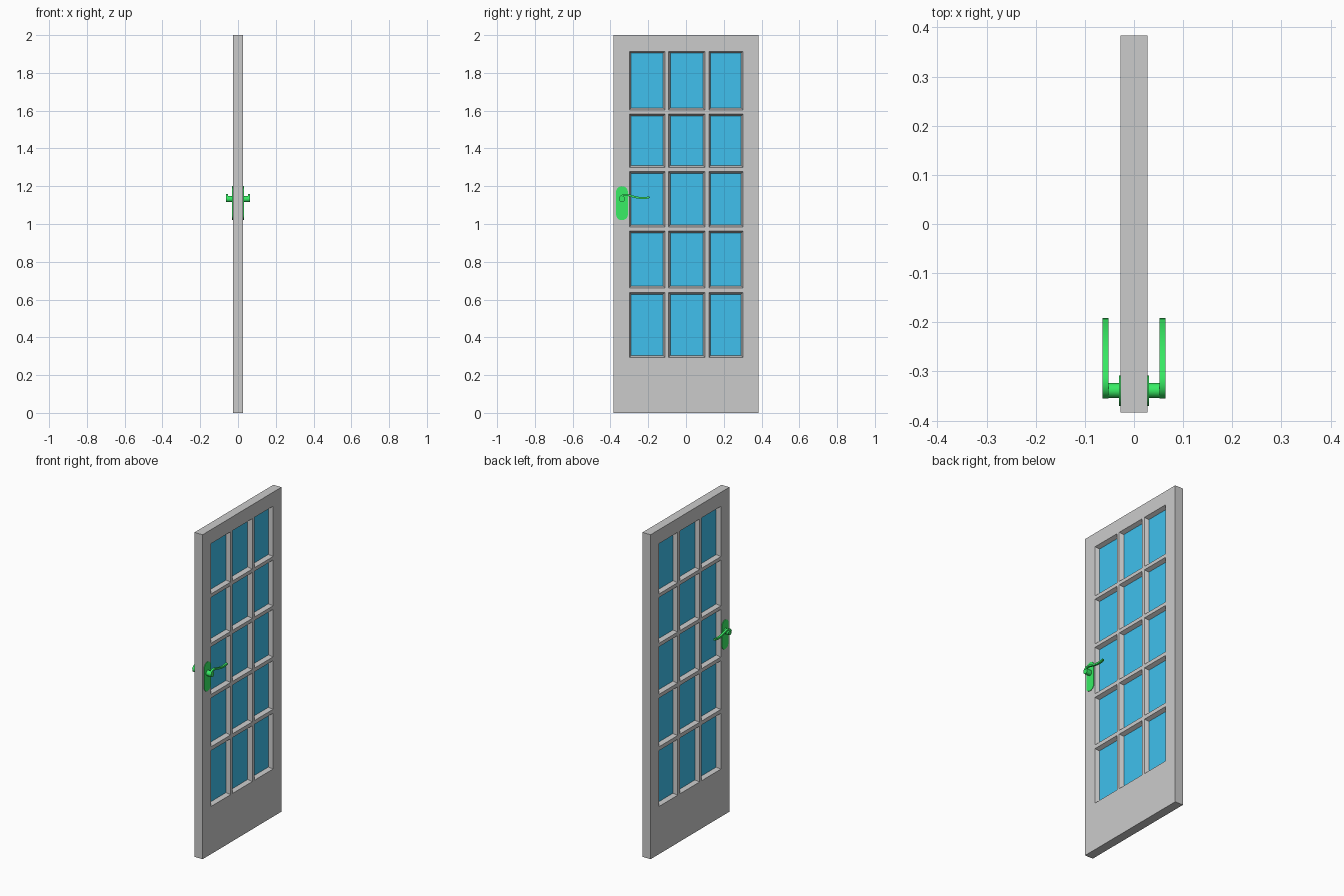
import bpy, bmesh, math
from mathutils import Vector
from mathutils.geometry import interpolate_bezier

if "Cube" in bpy.data.objects:
    bpy.data.objects.remove(bpy.data.objects["Cube"])

T = 0.0275                                   # half thickness of the door
YS = [-0.384, -0.30, -0.111, -0.093, 0.10, 0.121, 0.302, 0.384]
ZS = [0, 0.294, 0.638, 0.662, 0.962, 0.985, 1.278, 1.30, 1.582, 1.604, 1.914, 2.0]
BEVEL, GLASS = 0.01, 0.003                   # opening taper, half glass thickness


def material(name, rgb):
    m = bpy.data.materials.new(name)
    m.diffuse_color = (*rgb, 1)
    m.use_nodes = True
    m.node_tree.nodes["Principled BSDF"].inputs["Base Color"].default_value = m.diffuse_color
    return m


def finish(bm, name, mat=None, smooth=False):
    bmesh.ops.remove_doubles(bm, verts=bm.verts, dist=1e-5)
    bmesh.ops.recalc_face_normals(bm, faces=bm.faces)
    me = bpy.data.meshes.new(name)
    bm.to_mesh(me)
    bm.free()
    ob = bpy.data.objects.new(name, me)
    bpy.context.collection.objects.link(ob)
    if mat:
        me.materials.append(mat)
    if smooth:
        bpy.context.view_layer.objects.active = ob
        ob.select_set(True)
        bpy.ops.object.shade_smooth_by_angle(angle=math.radians(35))
        ob.select_set(False)
    return ob


def extrude_x(bm, outline, x0, x1):
    """Prism from a (y, z) outline between two x positions."""
    a = [bm.verts.new((x0, y, z)) for y, z in outline]
    b = [bm.verts.new((x1, y, z)) for y, z in outline]
    bm.faces.new(a)
    bm.faces.new(b[::-1])
    for i in range(len(a)):
        j = (i + 1) % len(a)
        bm.faces.new((a[i], a[j], b[j], b[i]))


def rect(x, y0, y1, z0, z1):
    return [(x, y0, z0), (x, y1, z0), (x, y1, z1), (x, y0, z1)]


def ellipse(cy, cz, ry, rz, a0, a1, n):
    return [(cy + ry * math.cos(a0 + (a1 - a0) * i / n),
             cz + rz * math.sin(a0 + (a1 - a0) * i / n)) for i in range(n + 1)]


green = material("handle_green", (0.04, 0.85, 0.13))
blue = material("glass_blue", (0.05, 0.53, 0.85))

# Door leaf with tapered openings, and the glass panes in them
door, glass = bmesh.new(), bmesh.new()


def quad(*pts):
    door.faces.new([door.verts.new(p) for p in pts])


for i, (y0, y1) in enumerate(zip(YS, YS[1:])):
    for j, (z0, z1) in enumerate(zip(ZS, ZS[1:])):
        if i % 2 and j % 2:
            b = BEVEL
            inner = (y0 + b, y1 - b, z0 + b, z1 - b)
            rings = [rect(T, y0, y1, z0, z1), rect(GLASS, *inner),
                     rect(-GLASS, *inner), rect(-T, y0, y1, z0, z1)]
            for r, s in zip(rings, rings[1:]):
                for k in range(4):
                    m = (k + 1) % 4
                    quad(r[k], r[m], s[m], s[k])
            extrude_x(glass, [p[1:] for p in rings[1]], -GLASS, GLASS)
        else:
            quad(*rect(T, y0, y1, z0, z1))
            quad(*rect(-T, y0, y1, z0, z1))
# Outer edges
for y0, y1 in zip(YS, YS[1:]):
    for z in (ZS[0], ZS[-1]):
        quad((T, y0, z), (T, y1, z), (-T, y1, z), (-T, y0, z))
for z0, z1 in zip(ZS, ZS[1:]):
    for y in (YS[0], YS[-1]):
        quad((T, y, z0), (T, y, z1), (-T, y, z1), (-T, y, z0))
finish(door, "door_leaf")
finish(glass, "glass_panes", blue)

# Handle outlines: backplate with rounded ends, round spindle, wavy lever
HY, HZ = -0.339, 1.132
plate_outline = (ellipse(HY, 1.171, 0.031, 0.029, 0, math.pi, 12)
                 + ellipse(HY, 1.049, 0.031, 0.029, math.pi, 2 * math.pi, 12))
spindle_outline = ellipse(HY, HZ, 0.0155, 0.0165, 0, 2 * math.pi, 24)[:-1]

knots = [((-0.350, 1.134), (-0.345, 1.152), (-0.328, 1.157), (-0.312, 1.154)),
         ((-0.312, 1.154), (-0.285, 1.149), (-0.245, 1.128), (-0.192, 1.142))]
path = []
for seg in knots:
    pts = interpolate_bezier(*[Vector((*p, 0)) for p in seg], 12)
    path += pts if not path else pts[1:]
upper, lower = [], []
for i, p in enumerate(path):
    d = (path[min(i + 1, len(path) - 1)] - path[max(i - 1, 0)]).normalized()
    n = Vector((-d.y, d.x, 0)) * 0.005
    upper.append((p + n)[:2])
    lower.append((p - n)[:2])
lever_outline = upper + lower[::-1]

# One handle on each face of the door
for side, s in (("right", 1), ("left", -1)):
    for part, outline, x0, x1 in (("backplate", plate_outline, T - 0.002, 0.0305),
                                  ("spindle", spindle_outline, T, 0.0635),
                                  ("lever", lever_outline, 0.052, 0.0645)):
        bm = bmesh.new()
        extrude_x(bm, outline, s * x0, s * x1)
        finish(bm, f"{side}_{part}", green, True)
